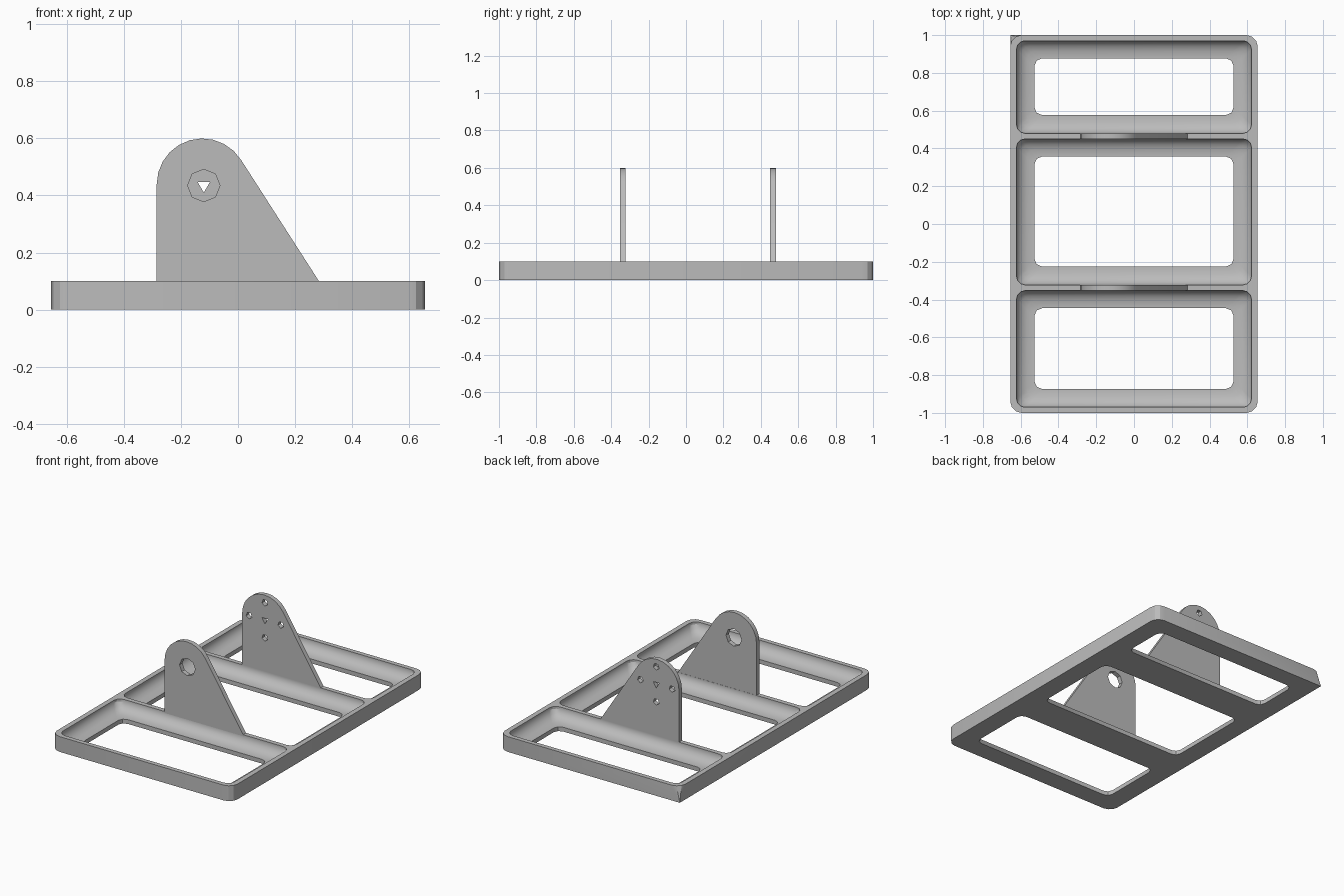
import bpy, bmesh
from math import sin, cos, radians, pi

if "Cube" in bpy.data.objects:
    bpy.data.objects.remove(bpy.data.objects["Cube"])

gray = bpy.data.materials.new("plain gray")
gray.use_nodes = True
tone = (0.5, 0.5, 0.5, 1)
gray.diffuse_color = tone
gray.node_tree.nodes["Principled BSDF"].inputs["Base Color"].default_value = tone


def loft(name, rings):
    """Closed solid through rings that all have the same point count."""
    bm = bmesh.new()
    loops = [[bm.verts.new(p) for p in ring] for ring in rings]
    n = len(loops[0])
    for a, b in zip(loops, loops[1:]):
        for i in range(n):
            j = (i + 1) % n
            bm.faces.new((a[i], a[j], b[j], b[i]))
    bm.faces.new(loops[0][::-1])
    bm.faces.new(loops[-1])
    bmesh.ops.recalc_face_normals(bm, faces=bm.faces)
    mesh = bpy.data.meshes.new(name)
    bm.to_mesh(mesh)
    bm.free()
    mesh.materials.append(gray)
    obj = bpy.data.objects.new(name, mesh)
    bpy.context.collection.objects.link(obj)
    return obj


def rounded(x, y0, y1, r, z, steps=3):
    """Rounded rectangle ring at height z, symmetric in x."""
    corners = ((x - r, y1 - r, 0), (r - x, y1 - r, 90),
               (r - x, y0 + r, 180), (x - r, y0 + r, 270))
    return [(cx + r * cos(radians(a + 90 * k / steps)),
             cy + r * sin(radians(a + 90 * k / steps)), z)
            for cx, cy, a in corners for k in range(steps + 1)]


def cut(obj, cutter):
    mod = obj.modifiers.new("cut", 'BOOLEAN')
    mod.operation = 'DIFFERENCE'
    mod.solver = 'EXACT'
    mod.object = cutter
    bpy.context.view_layer.objects.active = obj
    bpy.ops.object.modifier_apply(modifier=mod.name)
    bpy.data.objects.remove(cutter)


# Base frame, with one corner left sharp at the bottom
frame = loft("base_frame", [rounded(0.655, -1, 1, 0.06, 0),
                            rounded(0.655, -1, 1, 0.06, 0.1)])
for v in frame.data.vertices:
    if v.co.x < -0.59 and v.co.y > 0.93 and v.co.z < 0.01:
        v.co = (-0.655, 1, 0)

# Three coved trays, each with a through opening
cove = ((0, 0.12), (0, 0.085), (0.01, 0.062), (0.028, 0.043), (0.055, 0.032), (0.085, 0.028))
for y0, y1 in ((-0.97, -0.353), (-0.322, 0.45), (0.48, 0.97)):
    rings = [rounded(0.622 - d, y0 + d, y1 - d, 0.045, z) for d, z in cove]
    cut(frame, loft("tray_cutter", rings))
    cut(frame, loft("opening_cutter", [rounded(0.527, y0 + 0.097, y1 - 0.093, 0.04, z, 2)
                                       for z in (-0.05, 0.09)]))

# Upright bracket plates with a rounded top and one sloping edge
CX, CZ, R = -0.125, 0.44, 0.16


def plate(name, y, holes):
    outline = [(0.29, 0.09), (-0.285, 0.09)]
    for k in range(11):
        a = radians(180 - 148 * k / 10)
        outline.append((CX + R * cos(a), CZ + R * sin(a)))
    obj = loft(name, [[(x, yy, z) for x, z in outline] for yy in (y, y + 0.03)])
    for x, z, r, sides in holes:
        ring = [(x + r * cos(2 * pi * k / sides - pi / 2),
                 z + r * sin(2 * pi * k / sides - pi / 2)) for k in range(sides)]
        cut(obj, loft("hole_cutter", [[(px, yy, pz) for px, pz in ring]
                                      for yy in (y - 0.05, y + 0.08)]))
    return obj


HX, HZ, D = -0.12, 0.435, 0.115
front = plate("front_bracket", -0.353, [(HX, HZ, 0.057, 8)])
small = [(HX, HZ, 0.025, 3)] + [(HX + dx, HZ + dz, 0.022, 5)
                               for dx, dz in ((D, 0), (-D, 0), (0, D), (0, -D))]
back = plate("back_bracket", 0.45, small)

# Smooth the coves and curved edges, keep corners crisp
for obj in (frame, front, back):
    bpy.ops.object.select_all(action='DESELECT')
    obj.select_set(True)
    bpy.context.view_layer.objects.active = obj
    bpy.ops.object.shade_smooth_by_angle(angle=radians(28))
